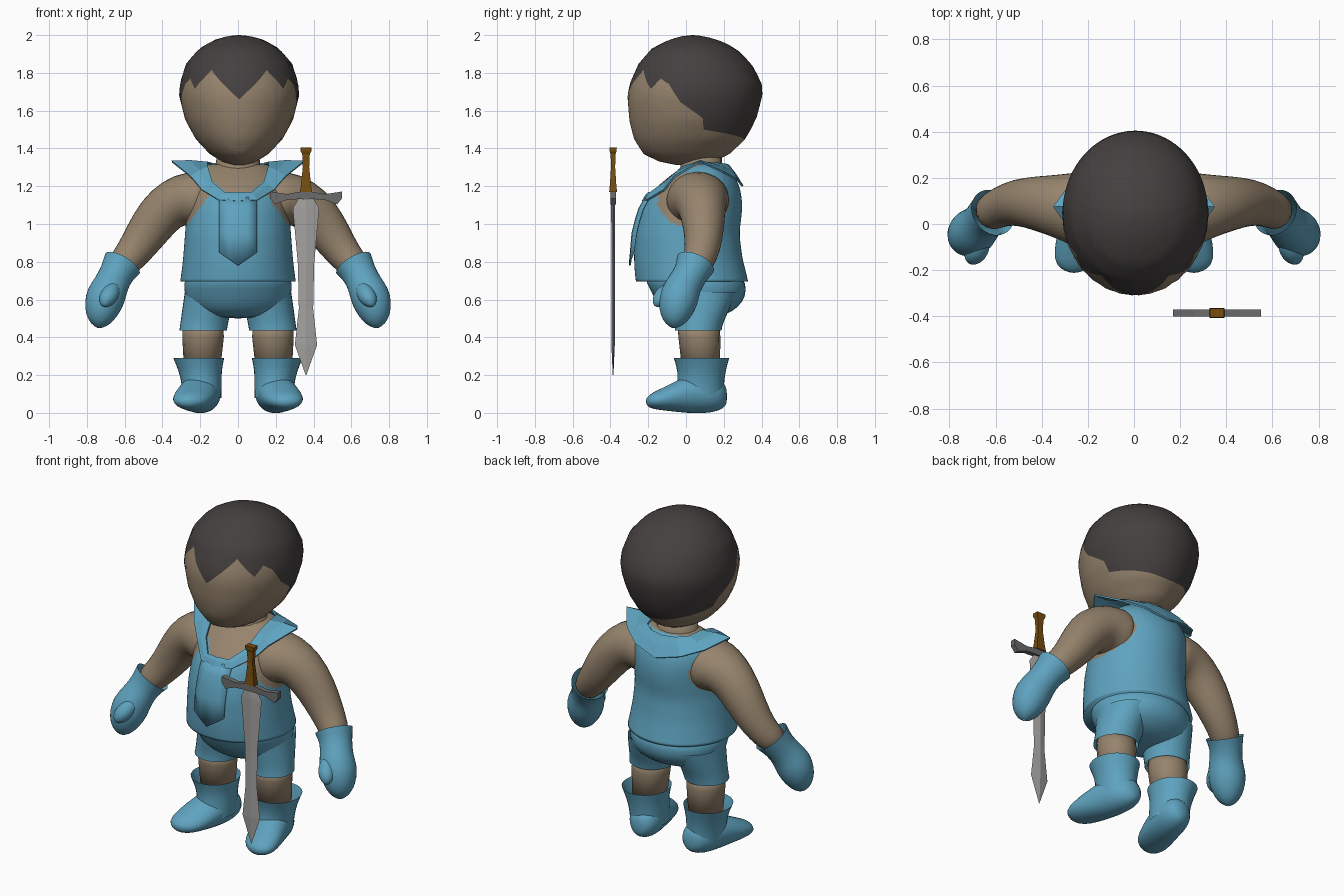
import bpy, bmesh, math
from mathutils import Vector as V

if "Cube" in bpy.data.objects:
    bpy.data.objects.remove(bpy.data.objects["Cube"])


def material(name, r, g, b):
    m = bpy.data.materials.new(name)
    m.diffuse_color = (r, g, b, 1)
    m.use_nodes = True
    m.node_tree.nodes["Principled BSDF"].inputs["Base Color"].default_value = m.diffuse_color
    return m


SKIN = material("skin", 0.305, 0.23, 0.153)
HAIR = material("dark hair", 0.06, 0.051, 0.051)
BLUE = material("blue cloth", 0.113, 0.365, 0.52)
STEEL = material("pale steel", 0.37, 0.36, 0.35)
IRON = material("dark iron", 0.15, 0.15, 0.15)
WOOD = material("brown grip", 0.18, 0.075, 0.006)


def skin(name, rows, mats, rule=None, closed=True, caps=True, smooth=True, subsurf=0, thick=0):
    """Surface through rows of points, optionally ring-shaped and capped."""
    bm = bmesh.new()
    vs = [[bm.verts.new(p) for p in row] for row in rows]
    n = len(rows[0])
    for i in range(len(rows) - 1):
        for j in range(n if closed else n - 1):
            k = (j + 1) % n
            f = bm.faces.new((vs[i][j], vs[i][k], vs[i + 1][k], vs[i + 1][j]))
            if rule:
                f.material_index = rule(i, f.calc_center_median())
    if caps and closed:
        bm.faces.new(vs[0]).material_index = rule(0, vs[0][0].co) if rule else 0
        bm.faces.new(vs[-1]).material_index = rule(len(rows) - 2, vs[-1][0].co) if rule else 0
    bmesh.ops.recalc_face_normals(bm, faces=bm.faces)
    for f in bm.faces:
        f.smooth = smooth
    me = bpy.data.meshes.new(name)
    bm.to_mesh(me)
    bm.free()
    for m in mats:
        me.materials.append(m)
    ob = bpy.data.objects.new(name, me)
    bpy.context.collection.objects.link(ob)
    if thick:
        mod = ob.modifiers.new("thickness", 'SOLIDIFY')
        mod.thickness, mod.offset = thick, 0
    if subsurf:
        mod = ob.modifiers.new("rounding", 'SUBSURF')
        mod.levels = mod.render_levels = subsurf
    return ob


def ring(c, u, v, n=16):
    return [V(c) + V(u) * math.cos(2 * math.pi * k / n) + V(v) * math.sin(2 * math.pi * k / n)
            for k in range(n)]


def tube_rows(path):
    """Round cross-sections (x, y, z, radius[, depth]) square to the path."""
    rows = []
    for i, p in enumerate(path):
        t = (V(path[min(i + 1, len(path) - 1)][:3]) - V(path[max(i - 1, 0)][:3])).normalized()
        u = t.cross(V((0, 1, 0))).normalized()
        rows.append(ring(p[:3], u * p[3], t.cross(u) * p[-1]))
    return rows


def flat_rows(table):
    """Horizontal oval sections (z, x centre, half width, y front, y back)."""
    return [ring((cx, (a + b) / 2, z), (rx, 0, 0), (0, (b - a) / 2, 0)) for z, cx, rx, a, b in table]


def pair(name, rows, mat, **kw):
    for side, s in (("left", 1), ("right", -1)):
        skin(f"{side}_{name}", [[(p[0] * s, p[1], p[2]) for p in r] for r in rows], [mat], **kw)


def interp(table, x):
    for a, b in zip(table, table[1:]):
        if x <= b[0]:
            t = max(0, (x - a[0]) / (b[0] - a[0]))
            return [p + (q - p) * t for p, q in zip(a, b)]
    return list(table[-1])


def oval_point(table, ang, z):
    _, rx, a, b = interp(table, z)
    return V((rx * math.sin(ang), (a + b) / 2 - (b - a) / 2 * math.cos(ang), z))


# Head: one surface whose rows follow the zigzag hairline
HEAD = [(1.312, .03, -.05, .08), (1.33, .09, -.14, .15), (1.37, .155, -.225, .23),
        (1.45, .23, -.275, .315), (1.55, .285, -.30, .37), (1.68, .318, -.31, .405),
        (1.75, .312, -.295, .40), (1.85, .28, -.25, .345), (1.93, .21, -.18, .265),
        (1.975, .13, -.09, .17), (1.995, .06, -.02, .09), (2.0, .005, .03, .04)]
HAIRLINE = [(0, 1.66), (30, 1.815), (48, 1.715), (57, 1.77), (66, 1.74), (78, 1.645),
            (99, 1.56), (102, 1.50), (165, 1.45), (180, 1.445)]
rows = []
for i in range(-14, 15):
    row = []
    for k in range(120):
        deg = k * 3
        h = interp(HAIRLINE, min(deg, 360 - deg))[1]
        end = 2.0 if i < 0 else 1.312
        p = oval_point(HEAD, math.radians(deg), h + (end - h) * math.sin(abs(i) / 14 * math.pi / 2))
        row.append(p + V((.006, 0, 0)))
    rows.append(row)
skin("head", rows, [HAIR, SKIN], rule=lambda i, c: 0 if i < 14 else 1)
skin("neck", flat_rows([(1.22, 0, .15, -.06, .21), (1.30, 0, .12, -.03, .19), (1.38, 0, .11, -.03, .19)]), [SKIN])

# Vest: torso surface with skin at the armholes and neckline
COARSE = [(.695, .306, -.265, .329), (.75, .298, -.272, .316), (.82, .29, -.275, .298),
          (.95, .28, -.27, .282), (1.08, .27, -.238, .298), (1.15, .27, -.195, .294),
          (1.20, .264, -.152, .283), (1.25, .245, -.09, .26), (1.29, .205, -.04, .232), (1.315, .155, 0, .20)]
TORSO = []
for i in range(45):  # soften the profile by averaging neighbours
    z = .695 + .62 * i / 44
    near = [interp(COARSE, z + d * min(.035, z - .695, 1.315 - z)) for d in (-1, -.5, 0, .5, 1)]
    TORSO.append((z, *[sum(q[c] for q in near) / 5 for c in (1, 2, 3)]))


def vest_rule(i, c):
    arm = abs(c.x) > .13 and ((c.y - .04) / .19) ** 2 + ((c.z - 1.125) / .145) ** 2 < 1
    neck = c.y < .08 and c.z > 1.165 + max(0, abs(c.x) - .07) * .9 and abs(c.x) < .16
    return int(arm or neck)


skin("vest", [[oval_point(TORSO, 2 * math.pi * k / 96, t[0]) for k in range(96)] for t in TORSO],
     [BLUE, SKIN], rule=vest_rule)


# Collar: folded sheet around the neck with pointed shoulders
def on_chest(x, z, gap=.016):
    _, rx, a, b = interp(TORSO, z)
    return (x, (a + b) / 2 - (b - a) / 2 * math.sqrt(max(0, 1 - (x / rx) ** 2)) - gap, z)


half = [(on_chest(0, 1.165), on_chest(0, 1.12)), (on_chest(.07, 1.165), on_chest(.10, 1.125)),
        (on_chest(.135, 1.22), on_chest(.19, 1.18)), ((.16, -.02, 1.30), (.25, -.06, 1.25)),
        ((.16, .08, 1.325), (.35, .075, 1.33)), ((.14, .17, 1.32), (.26, .195, 1.275)),
        ((.08, .215, 1.315), (.15, .27, 1.235)), ((0, .225, 1.31), (0, .30, 1.20))]
loop = half + [tuple((-p[0], p[1], p[2]) for p in pr) for pr in half[-2:0:-1]]
skin("collar", [[pr[0] for pr in loop],
                [tuple((V(pr[0]) + V(pr[1])) / 2 + V((0, 0, .006))) for pr in loop],
                [pr[1] for pr in loop]], [BLUE], caps=False, smooth=False, thick=.01)

# Pointed chest flap hanging from the collar
skin("chest_flap", [[on_chest(x, z, g) for x in (-.1, -.05, 0, .05, .1)] for z, g in
                    ((1.14, .014), (1.08, .014), (1.02, .014), (.95, .016))] +
     [[(-.1, -.278, .85), (-.05, -.292, .815), (0, -.298, .78), (.05, -.292, .815), (.1, -.278, .85)]],
     [BLUE], closed=False, thick=.01)

# Shorts: hips and two legs
skin("shorts_hips", flat_rows([(.73, 0, .285, -.235, .30), (.69, 0, .293, -.215, .322), (.62, 0, .29, -.18, .325),
                               (.56, 0, .265, -.145, .285), (.515, 0, .20, -.09, .21), (.50, 0, .10, -.02, .13)]),
     [BLUE], subsurf=1)
pair("shorts_leg", flat_rows([(.64, .15, .135, -.09, .27), (.55, .165, .133, -.075, .235),
                              (.48, .178, .129, -.06, .20), (.435, .185, .129, -.062, .19)]),
     BLUE, caps=False, subsurf=1)
pair("leg", flat_rows([(.46, .185, .108, -.045, .178), (.40, .185, .11, -.04, .182), (.22, .19, .095, -.02, .18)]), SKIN)

# Arms bending forward at the elbow
pair("arm", tube_rows([(.15, .06, 1.125, .155, .17), (.225, .06, 1.13, .152, .175), (.295, .075, 1.13, .143, .15),
                       (.38, .085, 1.09, .128, .128), (.46, .095, .99, .119, .112), (.535, .09, .875, .099, .097),
                       (.60, .065, .795, .085, .085), (.65, .03, .74, .075, .075)]), SKIN, subsurf=1)

# Mitten gloves with flared cuffs and thumbs
pair("glove", tube_rows([(.612, .05, .79, .108), (.645, .025, .735, .09), (.67, -.01, .68, .094),
                         (.70, -.035, .62, .108), (.718, -.05, .56, .10), (.73, -.06, .505, .078),
                         (.735, -.065, .465, .045), (.737, -.067, .45, .01)]), BLUE, caps=False, subsurf=1)
pair("thumb", tube_rows([(.655, -.05, .68, .03), (.665, -.09, .65, .046), (.685, -.125, .615, .05),
                         (.705, -.15, .585, .038), (.712, -.165, .565, .008)]), BLUE, subsurf=1)

# Boots: flared shaft and a foot turned slightly outwards
pair("boot_shaft", flat_rows([(.29, .208, .138, -.068, .232), (.22, .20, .115, -.045, .212),
                              (.15, .192, .108, -.05, .203), (.08, .19, .104, -.06, .203)]),
     BLUE, caps=False, subsurf=1)
FOOT = [(.17, .218, .02, .05, .12), (.175, .20, .07, .022, .17), (.185, .14, .10, -.002, .20),
        (.20, .05, .108, -.006, .215), (.222, -.04, .112, .002, .178), (.243, -.12, .108, .012, .135),
        (.255, -.18, .085, .02, .108), (.26, -.205, .04, .035, .085), (.26, -.212, .008, .055, .07)]
pair("boot_foot", [ring((x, y, (a + b) / 2), (hw, 0, 0), (0, 0, (b - a) / 2)) for x, y, hw, a, b in FOOT],
     BLUE, subsurf=1)

# Sword: diamond blade, bowed guard, waisted grip
SX, SY = .36, -.386
skin("sword_blade", [ring((SX, SY, z), (w, 0, 0), (0, t, 0), 4) for z, w, t in
                     ((1.14, .035, .01), (1.085, .07, .01), (.79, .043, .009), (.55, .038, .009),
                      (.36, .059, .009), (.2, .002, .002))], [STEEL], smooth=False)
GUARD = [(-.19, 1.172, 1.135), (-.165, 1.168, 1.104), (-.10, 1.158, 1.128), (-.035, 1.17, 1.132),
         (0, 1.18, 1.13), (.035, 1.17, 1.132), (.10, 1.158, 1.128), (.165, 1.168, 1.104), (.19, 1.172, 1.135)]
skin("sword_guard", [[(SX + x, SY - .015, lo), (SX + x, SY + .015, lo), (SX + x, SY + .015, hi),
                      (SX + x, SY - .015, hi)] for x, hi, lo in GUARD], [IRON], smooth=False)
skin("sword_grip", [[(SX + a * w, SY + b * w * .65, z) for a, b in ((-1, -1), (1, -1), (1, 1), (-1, 1))]
                    for z, w in ((1.17, .032), (1.21, .026), (1.30, .017), (1.37, .02), (1.385, .028), (1.405, .03))],
     [WOOD], smooth=False)
